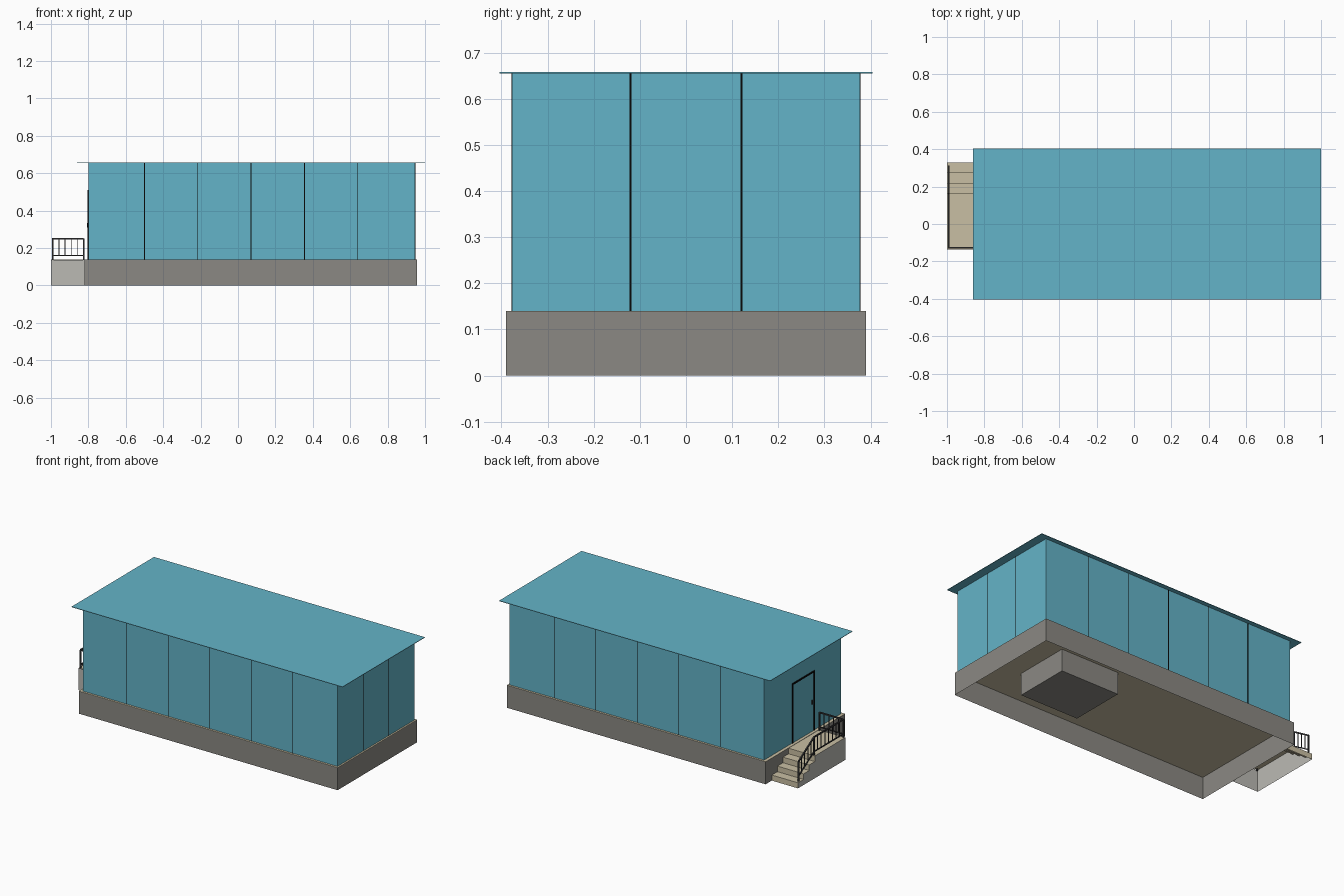
import bpy, bmesh
from mathutils import Vector

if "Cube" in bpy.data.objects:
    bpy.data.objects.remove(bpy.data.objects["Cube"])


def mat(name, rgb):
    m = bpy.data.materials.new(name)
    m.diffuse_color = (*rgb, 1)
    m.use_nodes = True
    m.node_tree.nodes["Principled BSDF"].inputs["Base Color"].default_value = m.diffuse_color
    return m


BLUE = mat("blue_cladding", (0.127, 0.456, 0.578))
GREY = mat("grey_plinth", (0.258, 0.250, 0.227))
LIGHT = mat("light_concrete", (0.497, 0.491, 0.456))
TAN = mat("tan_floor", (0.584, 0.521, 0.366))
DARK = mat("dark_metal", (0.04, 0.04, 0.042))
BLACK = mat("black_seam", (0.002, 0.002, 0.002))


def finish(name, bm, material):
    me = bpy.data.meshes.new(name)
    bm.to_mesh(me)
    bm.free()
    me.materials.append(material)
    ob = bpy.data.objects.new(name, me)
    bpy.context.collection.objects.link(ob)
    return ob


def add_box(bm, lo, hi):
    lo, hi = Vector(lo), Vector(hi)
    vs = bmesh.ops.create_cube(bm, size=1)["verts"]
    for v in vs:
        v.co = (lo + hi) / 2 + Vector(a * b for a, b in zip(v.co, hi - lo))


def box(name, lo, hi, material, tube=False):
    """Box; tube=True leaves out top and bottom."""
    bm = bmesh.new()
    add_box(bm, lo, hi)
    if tube:
        bm.normal_update()
        caps = [f for f in bm.faces if abs(f.normal.z) > 0.5]
        bmesh.ops.delete(bm, geom=caps, context="FACES_ONLY")
    return finish(name, bm, material)


def add_bar(bm, a, b, w):
    """Square bar from a to b."""
    a, b = Vector(a), Vector(b)
    d = b - a
    q = d.to_track_quat("Z", "Y")
    vs = bmesh.ops.create_cube(bm, size=1)["verts"]
    for v in vs:
        v.co = (a + b) / 2 + q @ Vector((v.co.x * w, v.co.y * w, v.co.z * d.length))


# Main building: open-bottomed plinth, floor sheet, walls, thin roof
box("plinth", (-0.82, -0.39, 0), (0.957, 0.39, 0.139), GREY, tube=True)
box("floor", (-0.82, -0.39, 0.137), (0.957, 0.39, 0.14), TAN)
box("walls", (-0.80, -0.377, 0.14), (0.947, 0.377, 0.656), BLUE, tube=True)
box("roof", (-0.86, -0.404, 0.655), (1.0, 0.404, 0.658), BLUE)
box("underfloor_pit", (0.277, -0.157, 0), (0.677, 0.192, 0.137), GREY)

# Wall seams on the long sides and the right end
bm = bmesh.new()
W, T = 0.002, 0.001
for i in range(5):
    x = -0.5 + 0.285 * i
    for y in (-0.377, 0.377):
        add_box(bm, (x - W, y - T, 0.14), (x + W, y + T, 0.655))
for y in (-0.12, 0.12):
    add_box(bm, (0.947 - T, y - W, 0.14), (0.947 + T, y + W, 0.655))
finish("wall_seams", bm, BLACK)

# Door on the left end: black frame, blue leaf, handle
bm = bmesh.new()
for y in (-0.11, 0.10):
    add_box(bm, (-0.804, y - 0.005, 0.14), (-0.799, y + 0.005, 0.51))
add_box(bm, (-0.804, -0.115, 0.50), (-0.799, 0.105, 0.51))
finish("door_frame", bm, BLACK)
box("door_leaf", (-0.802, -0.105, 0.14), (-0.7995, 0.095, 0.50), BLUE)
box("door_handle", (-0.808, -0.092, 0.31), (-0.802, -0.086, 0.335), DARK)

# Stairs: stepped profile swept across the width, with a side panel
X0, X1 = -1.0, -0.82
prof = [(-0.135, 0.138)]
for i, y in enumerate((0.165, 0.22, 0.275, 0.33)):
    z = 0.138 - 0.0345 * i
    prof += [(y, z), (y, z - 0.0345)]
bm = bmesh.new()
rows = [[bm.verts.new((x, y, z)) for y, z in prof] for x in (X0, X1)]
for i in range(1, len(prof)):
    if i > 1 and prof[i] == prof[i - 1]:
        continue
    bm.faces.new((rows[0][i - 1], rows[1][i - 1], rows[1][i], rows[0][i]))
# remaining treads are covered because each riser foot joins the next tread edge
finish("steps", bm, TAN)

bm = bmesh.new()
side = [bm.verts.new((X0, y, z)) for y, z in prof + [(-0.135, 0)]]
bm.faces.new(side)
end = [bm.verts.new(c) for c in ((X0, -0.135, 0), (X1, -0.135, 0),
                                 (X1, -0.135, 0.136), (X0, -0.135, 0.136))]
bm.faces.new(end)
finish("stair_side_panels", bm, LIGHT)

# Railing: runs along the landing end, the outer edge, then down the steps
bm = bmesh.new()
path = [Vector(p) for p in ((-0.826, -0.128, 0.138), (-0.99, -0.128, 0.138),
                            (-0.99, 0.16, 0.138), (-0.99, 0.31, 0.045))]
top, low = Vector((0, 0, 0.112)), Vector((0, 0, 0.022))
for a, b, n in zip(path, path[1:], (5, 8, 5)):
    add_bar(bm, a + top, b + top, 0.008)
    add_bar(bm, a + low, b + low, 0.006)
    for i in range(1, n):
        p = a.lerp(b, i / n)
        add_bar(bm, p + low, p + top, 0.004)
for p in path:
    add_bar(bm, p - Vector((0, 0, 0.012)), p + top, 0.008)
finish("railing", bm, DARK)
